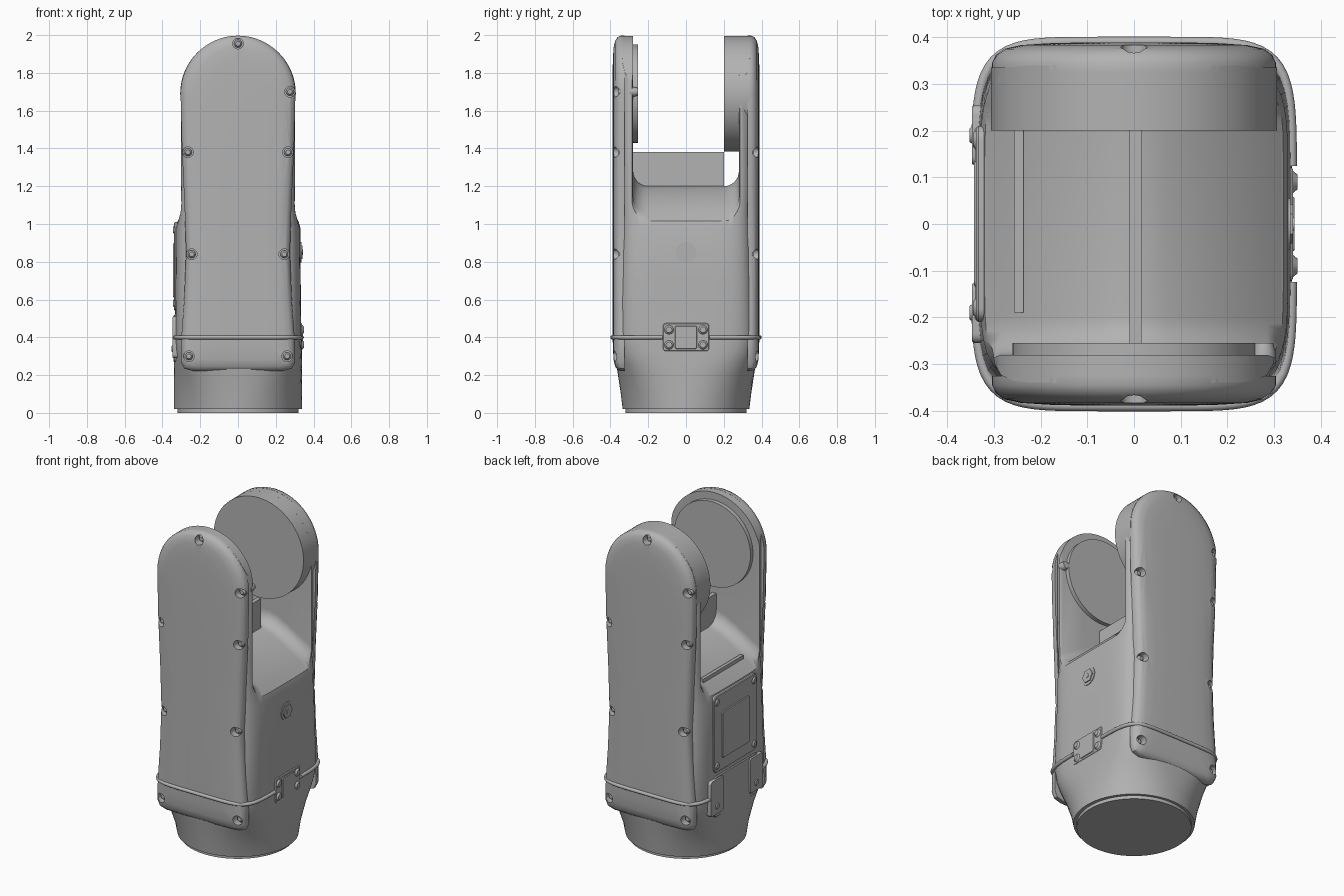
import bpy, bmesh, math
from mathutils import Matrix, Vector

cube = bpy.data.objects.get("Cube")
if cube:
    bpy.data.objects.remove(cube, do_unlink=True)

grey = bpy.data.materials.new("plain_grey")
grey.use_nodes = True
COL = (0.45, 0.45, 0.45, 1)
grey.diffuse_color = COL
grey.node_tree.nodes["Principled BSDF"].inputs["Base Color"].default_value = COL


def add_loft(bm, rings):
    """Skin a list of equal-length closed rings and cap both ends."""
    loops = [[bm.verts.new(p) for p in r] for r in rings]
    n = len(loops[0])
    for a, b in zip(loops, loops[1:]):
        for i in range(n):
            j = (i + 1) % n
            bm.faces.new((a[i], a[j], b[j], b[i]))
    bm.faces.new(loops[0][::-1])
    bm.faces.new(loops[-1])


def add_cyl(bm, axis, centre, r, lo, hi, sides=24, top=1.0):
    """Cylinder along x or y between lo and hi; centre holds the other two coordinates."""
    rings = []
    for d, k in ((lo, 1.0), (lo + (hi - lo) * 0.6, 1.0), (hi, top)):
        ring = []
        for i in range(sides):
            t = 2 * math.pi * i / sides
            u, v = centre[0] + r * k * math.cos(t), centre[1] + r * k * math.sin(t)
            ring.append((d, u, v) if axis == "x" else (u, d, v))
        rings.append(ring)
    add_loft(bm, rings)


def add_plate(bm, lo, hi, cy, cz, hy, hz, r=0.02):
    """Rounded rectangular plate facing along x, edges slightly softened."""
    rings = []
    for x, d in ((lo, 0), (hi - (hi - lo) * 0.12, 0), (hi, 0.004)):
        ring = []
        for q, (sy, sz) in enumerate(((1, 1), (-1, 1), (-1, -1), (1, -1))):
            for k in range(5):
                t = math.pi / 2 * (q + k / 4)
                ring.append((x, cy + sy * (hy - r) + (r - d) * math.cos(t),
                             cz + sz * (hz - r) + (r - d) * math.sin(t)))
        rings.append(ring)
    add_loft(bm, rings)


def finish(name, bm, angle=35):
    bmesh.ops.recalc_face_normals(bm, faces=bm.faces)
    me = bpy.data.meshes.new(name)
    bm.to_mesh(me)
    bm.free()
    ob = bpy.data.objects.new(name, me)
    bpy.context.collection.objects.link(ob)
    me.materials.append(grey)
    smooth(ob, angle)
    return ob


def smooth(ob, angle=35):
    bpy.ops.object.select_all(action="DESELECT")
    ob.select_set(True)
    bpy.context.view_layer.objects.active = ob
    bpy.ops.object.shade_smooth_by_angle(angle=math.radians(angle))


def cut(ob, cutter, op="DIFFERENCE"):
    bpy.context.view_layer.objects.active = ob
    m = ob.modifiers.new("cut", "BOOLEAN")
    m.operation, m.object, m.solver = op, cutter, "EXACT"
    bpy.ops.object.modifier_apply(modifier=m.name)


def oval(a, b, n, z, count=96):
    ring = []
    for i in range(count):
        c, s = math.cos(2 * math.pi * i / count), math.sin(2 * math.pi * i / count)
        r = (abs(c / a) ** n + abs(s / b) ** n) ** (-1 / n)
        ring.append((r * c, r * s, z))
    return ring


# Main body: round foot blending into a squarish column
SECTIONS = [(.02, .34, .335, 2), (.10, .34, .345, 2.2), (.2, .34, .36, 2.8), (.26, .34, .37, 3.5),
            (.32, .338, .375, 4.5), (.4, .335, .375, 6), (.7, .332, .36, 6), (.98, .33, .35, 6),
            (1.06, .308, .34, 9), (1.2, .305, .34, 12), (2.05, .305, .34, 12)]
bm = bmesh.new()
add_loft(bm, [oval(a, b, n, z) for z, a, b, n in SECTIONS])
body = finish("fork_body", bm)

# Rounded arm tops
bm = bmesh.new()
arch = [(.5, -.1), (.5, 1.0), (.306, 1.1)]
arch += [(.306 * math.cos(math.pi * i / 48), 1.69 + .306 * math.sin(math.pi * i / 48)) for i in range(49)]
arch += [(-.306, 1.1), (-.5, 1.0), (-.5, -.1)]
add_loft(bm, [[(x, y, z) for x, z in arch] for y in (-.6, .6)])
arch_cutter = finish("arch_cutter", bm)

# Slot between the arms, with filleted corners and a crowned floor
bm = bmesh.new()
FLOOR = [(.40, .96, .30), (.315, 1.02, .292), (.285, 1.06, .28), (.14, 1.15, .28), (.07, 1.185, .28), (.02, 1.2, .28)]
FLOOR += [(-x, z, h) for x, z, h in reversed(FLOOR)]
rings = []
for x, z0, h in FLOOR:
    r = 0.08
    left = [(-h + r - r * math.cos(t), z0 + r - r * math.sin(t)) for t in
            [math.pi / 2 * k / 8 for k in range(9)]]
    prof = [(-h, 2.3)] + left + [(-y, z) for y, z in reversed(left)] + [(h, 2.3)]
    rings.append([(x, y, z) for y, z in prof])
add_loft(bm, rings)
slot_cutter = finish("slot_cutter", bm)
cut(body, arch_cutter, "INTERSECT")
cut(body, slot_cutter)

# Front and back covers with softly domed faces
HALF = [(0, .22), (.12, .22), (.24, .222), (.285, .235), (.303, .27), (.30, .40), (.285, .6),
        (.275, .85), (.283, 1.1), (.297, 1.4)]
HALF += [(.304 * math.cos(math.pi * i / 40), 1.69 + .307 * math.sin(math.pi * i / 40)) for i in range(21)]
OUTLINE = HALF + [(-x, z) for x, z in HALF[-2:0:-1]]
DOME = [(0, .325), (0, .345), (.008, .362), (.025, .375), (.06, .383), (.12, .387), (.2, .389)]
SCREWS = [(0, 1.955), (.275, 1.70), (.265, 1.38), (-.265, 1.38), (.245, .84), (-.245, .84),
          (.26, .30), (-.26, .30)]
bm = bmesh.new()
for s in (-1, 1):
    for x, z in SCREWS:
        add_cyl(bm, "y", (-s * x, z), .028, s * .338, s * .45)
pockets = finish("screw_pockets", bm)
for s, name in ((-1, "front"), (1, "back")):
    bm = bmesh.new()
    add_loft(bm, [[(x * (1 - d / .3), s * y, 1.11 + (z - 1.11) * (1 - d / .887)) for x, z in OUTLINE]
                  for d, y in DOME])
    cover = finish(name + "_cover", bm)
    cut(cover, pockets)
    smooth(cover)
    bm = bmesh.new()
    for x, z in SCREWS:
        add_cyl(bm, "y", (-s * x, z), .021, s * .33, s * .358, 16, .6)
    finish(name + "_cover_screws", bm)
cut(body, pockets)
smooth(body)
for helper in (arch_cutter, slot_cutter, pockets):
    bpy.data.objects.remove(helper, do_unlink=True)

# Bearing discs on the inner arm faces
bm = bmesh.new()
add_cyl(bm, "y", (0, 1.69), .306, .335, .2, 64)
finish("back_disc", bm)
bm = bmesh.new()
add_cyl(bm, "y", (0, 1.69), .26, -.30, -.255, 64)
finish("front_disc", bm)
bm = bmesh.new()
add_cyl(bm, "y", (.278, 1.70), .025, -.30, -.255, 16, .8)
finish("arm_stop_screw", bm)

# Upright fin and low strip on the slot floor
for name, cx, y0, y1, z0, z1, w in (("slot_fin", .003, -.285, .2, 1.15, 1.38, .026),
                                    ("floor_strip", -.247, -.19, .2, 1.04, 1.10, .02)):
    bm = bmesh.new()
    bmesh.ops.create_cube(bm, size=1, matrix=Matrix.Translation((cx, (y0 + y1) / 2, (z0 + z1) / 2))
                          @ Matrix.Diagonal(Vector((w, y1 - y0, z1 - z0, 1))))
    finish(name, bm)

# Foot flange
bm = bmesh.new()
add_loft(bm, [oval(.32, .32, 2, z) for z in (0, .025)])
finish("foot_flange", bm)

# Sealing bead around the column, open at the side plates
path = [p for p in oval(.338, .39, 6, .4, 160) if p[1] > (.12 if p[0] > 0 else .2)]
for s, name in ((-1, "front_bead"), (1, "back_bead")):
    cu = bpy.data.curves.new(name, "CURVE")
    cu.dimensions = "3D"
    cu.bevel_depth, cu.bevel_resolution, cu.use_fill_caps = .011, 3, True
    sp = cu.splines.new("POLY")
    sp.points.add(len(path) - 1)
    for pt, (x, y, z) in zip(sp.points, path):
        pt.co = (x, s * y, z, 1)
    sp.use_smooth = True
    ob = bpy.data.objects.new(name, cu)
    cu.materials.append(grey)
    bpy.context.collection.objects.link(ob)

# Left side: hex plug and small clamp plate with four screws
bm = bmesh.new()
add_cyl(bm, "x", (0, .85), .055, .31, .335, 32)
add_cyl(bm, "x", (0, .85), .042, .31, .341, 6)
add_cyl(bm, "x", (0, .85), .014, .31, .344, 12)
finish("hex_plug", bm)
bm = bmesh.new()
add_plate(bm, .30, .340, 0, .40, .122, .075, .015)
add_plate(bm, .30, .344, 0, .40, .06, .062, .01)
for y in (-.09, .09):
    for z in (.36, .44):
        add_cyl(bm, "x", (y, z), .026, .32, .35, 16, .6)
finish("clamp_plate", bm)

# Right side: access panel with raised window, and lower plate with lugs
bm = bmesh.new()
add_plate(bm, -.30, -.338, 0, .775, .21, .235, .03)
add_plate(bm, -.30, -.343, 0, .755, .135, .145, .015)
for y in (-.18, .18):
    for z in (.58, .97):
        add_cyl(bm, "x", (y, z), .024, -.32, -.345, 16, .6)
finish("access_panel", bm)
bm = bmesh.new()
add_plate(bm, -.30, -.341, 0, .395, .21, .125, .02)
for y in (-.19, .19):
    add_plate(bm, -.30, -.347, y, .40, .065, .11, .02)
    add_cyl(bm, "x", (y, .34), .024, -.32, -.352, 16, .6)
finish("lower_plate", bm)
